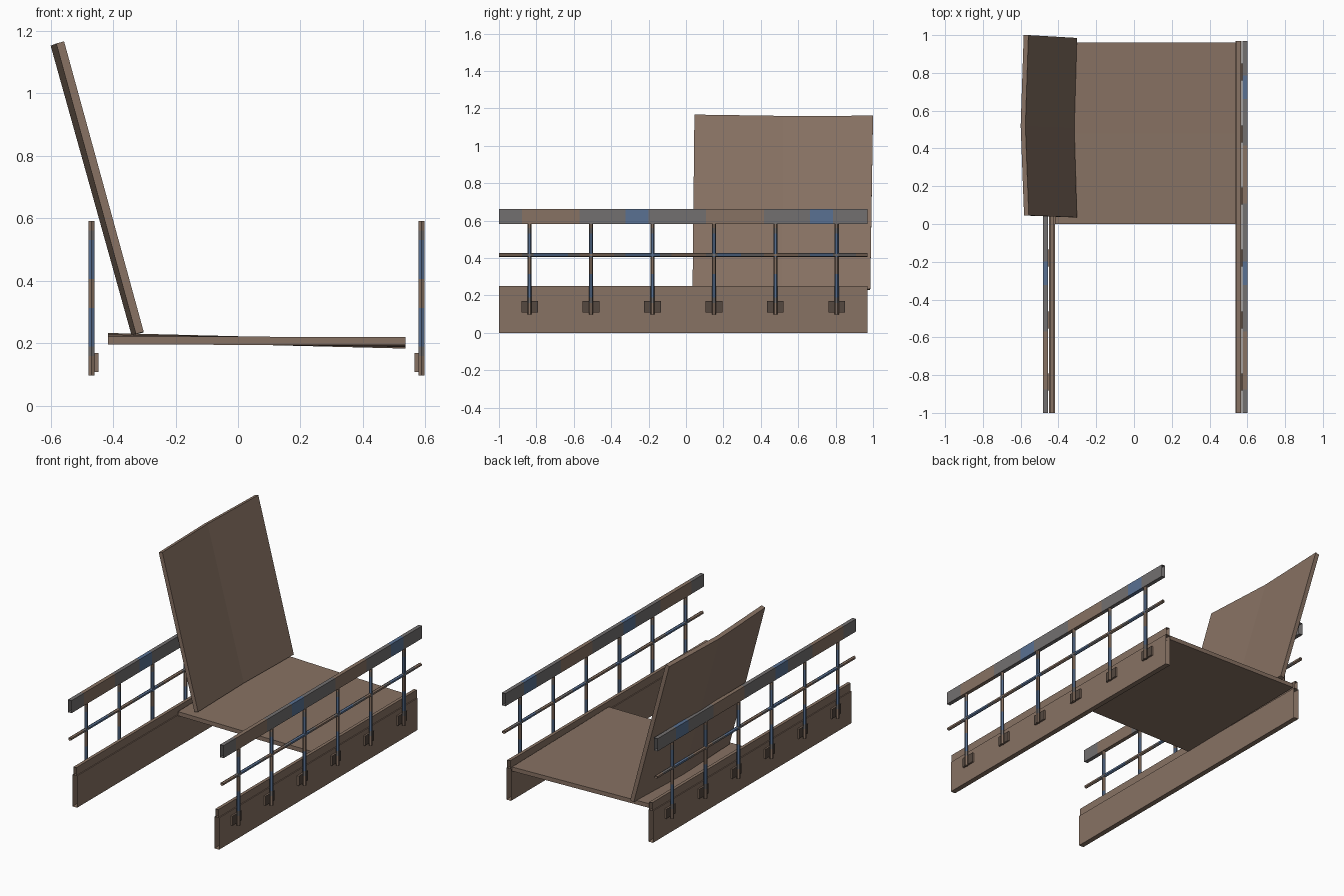
import bpy, bmesh, math
from mathutils import Vector

if "Cube" in bpy.data.objects:
    bpy.data.objects.remove(bpy.data.objects["Cube"])


def mat(name, rgb):
    m = bpy.data.materials.new(name)
    m.diffuse_color = (*rgb, 1)
    m.use_nodes = True
    m.node_tree.nodes["Principled BSDF"].inputs["Base Color"].default_value = m.diffuse_color
    return m


BROWN = mat("rust_brown", (0.245, 0.168, 0.125))
DARK = mat("dark_rust", (0.09, 0.065, 0.05))
SLATE = mat("worn_slate", (0.17, 0.16, 0.16))
BLUE = mat("faded_blue_paint", (0.10, 0.165, 0.29))

MID = 0.0595      # x of the bridge centre line
Y0, Y1 = -1.0, 0.97


def finish(name, bm, mats):
    bmesh.ops.recalc_face_normals(bm, faces=bm.faces)
    me = bpy.data.meshes.new(name)
    bm.to_mesh(me)
    bm.free()
    for m in mats:
        me.materials.append(m)
    ob = bpy.data.objects.new(name, me)
    bpy.context.collection.objects.link(ob)
    return ob


def sweep(bm, section, place, a, b, segs=1, caps=False, rule=None):
    """Sweep a 2D section from a to b; place(u, v, t) gives the 3D point."""
    rings = []
    for i in range(segs + 1):
        t = a + (b - a) * i / segs
        rings.append([bm.verts.new(place(u, v, t)) for u, v in section])
    n = len(section)
    for i in range(segs):
        t = a + (b - a) * (i + 0.5) / segs
        for j in range(n):
            f = bm.faces.new((rings[i][j], rings[i][(j + 1) % n],
                              rings[i + 1][(j + 1) % n], rings[i + 1][j]))
            f.material_index = rule(t) if rule else 0
    if caps:
        bm.faces.new(rings[0])
        bm.faces.new(rings[-1])


def rect(x0, x1, z0, z1):
    return [(x0, z0), (x1, z0), (x1, z1), (x0, z1)]


def hexagon(r):
    return [(r * math.cos(math.radians(90 + 60 * k)),
             r * math.sin(math.radians(90 + 60 * k))) for k in range(6)]


def wear(centre, period, blue, slate):
    """Worn paint bands: 0 brown, 1 slate, 2 blue."""
    def rule(t):
        c = math.cos(2 * math.pi * (t - centre) / period)
        return 2 if c > blue else 1 if c > slate else 0
    return rule


PAINT = [BROWN, SLATE, BLUE]
POSTS = [Y0 + (Y1 - Y0) * (i + 0.5) / 6 for i in range(6)]

for side, s in (("left", -1), ("right", 1)):
    def along(u, v, t, s=s):
        return (MID + s * u, t, v)

    # side girder: open box beam with a narrower top strip
    bm = bmesh.new()
    sweep(bm, rect(0.477, 0.509, 0.0, 0.20), along, Y0, Y1)
    sweep(bm, rect(0.483, 0.503, 0.20, 0.25), along, Y0, Y1)
    finish(side + "_girder", bm, [BROWN])

    # hand rail
    bm = bmesh.new()
    sweep(bm, rect(0.516, 0.5405, 0.583, 0.662), along, Y0, Y1, 32,
          rule=wear(-0.25, 0.985, 0.9, -0.55))
    finish(side + "_hand_rail", bm, PAINT)

    # thin middle rail
    bm = bmesh.new()
    sweep(bm, [(0.5285 + u, 0.417 + v) for u, v in hexagon(0.011)], along,
          Y0, Y1, 32, rule=wear(0.24, 0.49, 0.5, -0.4))
    finish(side + "_middle_rail", bm, PAINT)

    # posts
    bm = bmesh.new()
    for y in POSTS:
        sweep(bm, hexagon(0.011),
              lambda u, v, t: (MID + s * (0.5285 + u), y + v, t),
              0.097, 0.592, 16, True, wear(0.25, 0.22, 0.1, -0.6))
    finish(side + "_posts", bm, PAINT)

    # post brackets with a dark outer face
    bm = bmesh.new()
    for y in POSTS:
        sweep(bm, rect(0.506, 0.5195, 0.108, 0.169), along,
              y - 0.045, y + 0.045, 1, True)
    bm.normal_update()
    for f in bm.faces:
        if s * (f.calc_center_median().x - MID) > 0.519:
            f.material_index = 1
    finish(side + "_brackets", bm, [BROWN, DARK])


def slab(name, rows, offset):
    """Thin plate lofted through pairs of top-surface points."""
    bm = bmesh.new()
    off = Vector(offset)
    rings = []
    for p, q in rows:
        p, q = Vector(p), Vector(q)
        rings.append([bm.verts.new(c) for c in (p, q, q + off, p + off)])
    for a, b in zip(rings, rings[1:]):
        for j in range(4):
            k = (j + 1) % 4
            bm.faces.new((a[j], a[k], b[k], b[j]))
    bm.faces.new(rings[0])
    bm.faces.new(rings[-1])
    finish(name, bm, [BROWN])


# flat deck plate, slightly twisted
slab("deck_plate", [((-0.417, 0.0, 0.222), (0.537, 0.0, 0.220)),
                    ((-0.417, 0.48, 0.228), (0.537, 0.48, 0.214)),
                    ((-0.417, 0.96, 0.233), (0.537, 0.96, 0.209))],
     (0, 0, -0.026))

# loose plate leaning up, creased along its middle
slab("raised_plate", [((-0.302, 0.035, 0.237), (-0.557, 0.045, 1.167)),
                      ((-0.316, 0.51, 0.233), (-0.575, 0.52, 1.160)),
                      ((-0.302, 0.985, 0.235), (-0.559, 1.0, 1.161))],
     (-0.025, 0, -0.007))
